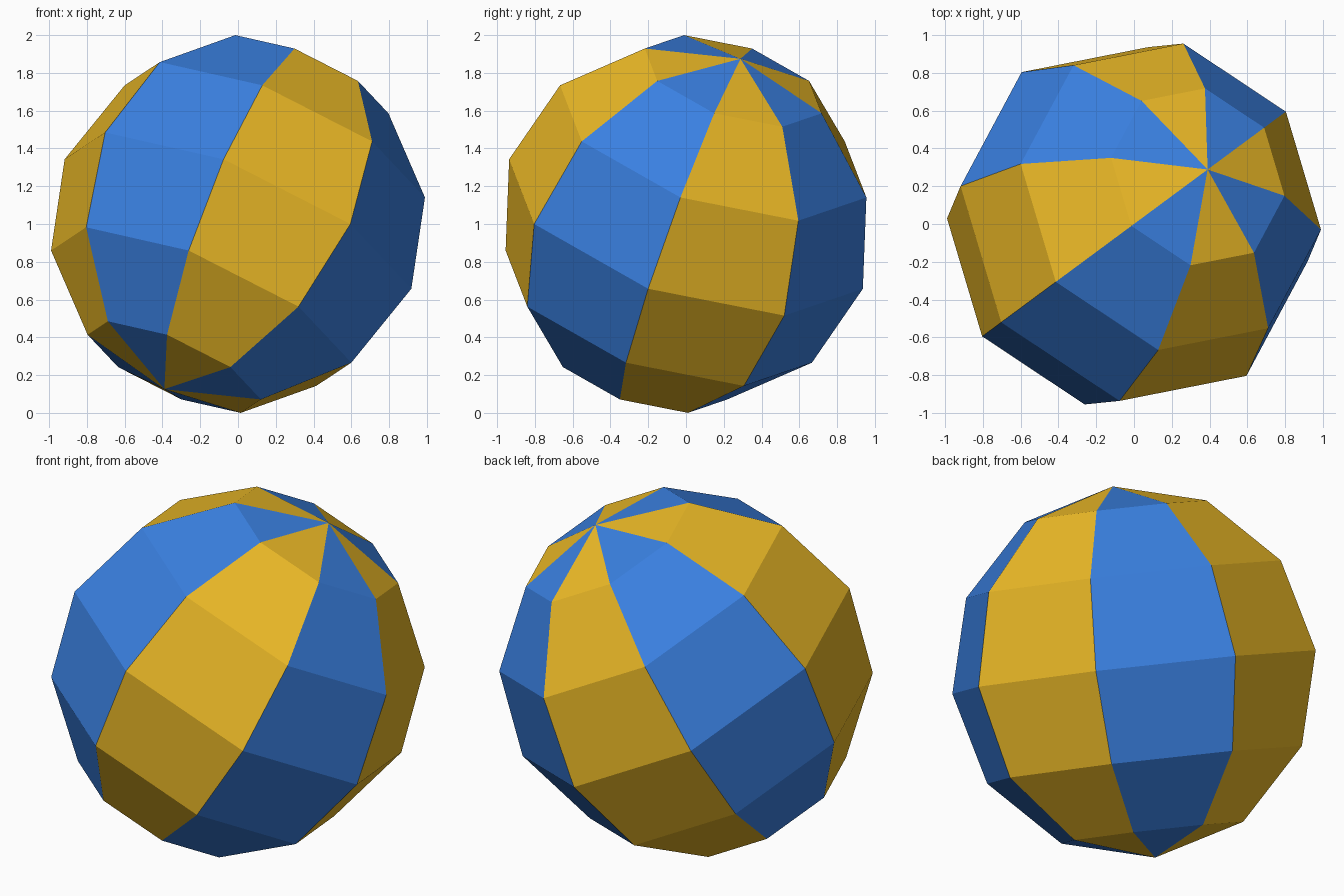
import bpy
from math import radians, atan2, floor, tau

if "Cube" in bpy.data.objects:
    bpy.data.objects.remove(bpy.data.objects["Cube"])


def material(name, color):
    mat = bpy.data.materials.new(name)
    mat.diffuse_color = (*color, 1)
    mat.use_nodes = True
    mat.node_tree.nodes["Principled BSDF"].inputs["Base Color"].default_value = mat.diffuse_color
    return mat


# Low-poly ball: eight gores, six rings, tilted axis
bpy.ops.mesh.primitive_uv_sphere_add(
    segments=8, ring_count=6, radius=1, location=(0, 0, 1),
    rotation=(0, radians(29), radians(36.5)))
ball = bpy.context.object
ball.name = "beach_ball"
ball.data.materials.append(material("blue", (0.042, 0.216, 0.75)))
ball.data.materials.append(material("yellow", (0.84, 0.49, 0.02)))

# Alternate the gore colours around the axis
for face in ball.data.polygons:
    face.use_smooth = False
    gore = floor((atan2(face.center.y, face.center.x) % tau) / tau * 8)
    face.material_index = gore % 2
